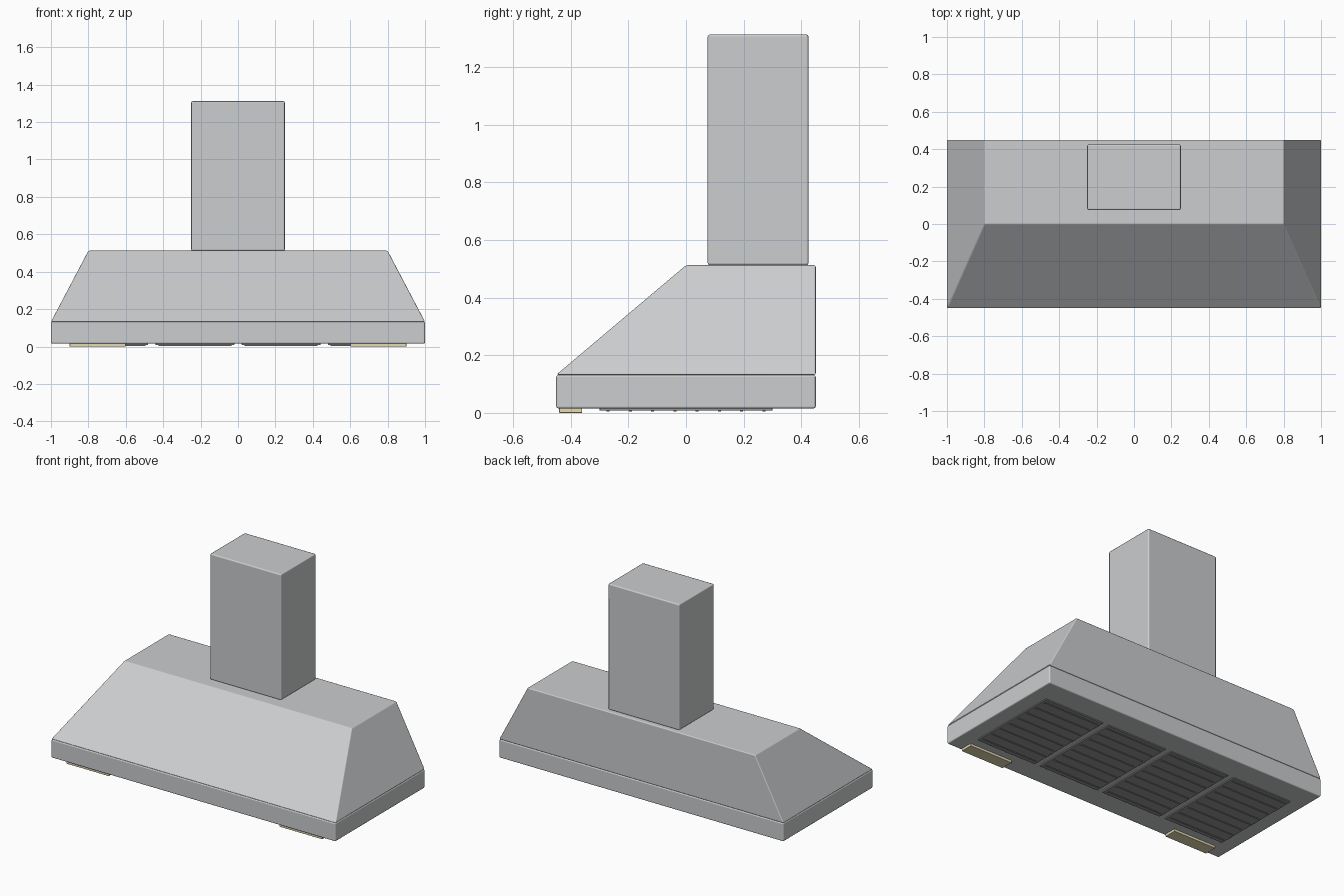
import bpy
import bmesh

if "Cube" in bpy.data.objects:
    bpy.data.objects.remove(bpy.data.objects["Cube"])


def material(name, rgb):
    m = bpy.data.materials.new(name)
    m.diffuse_color = (*rgb, 1)
    m.use_nodes = True
    m.node_tree.nodes["Principled BSDF"].inputs["Base Color"].default_value = m.diffuse_color
    return m


STEEL = material("brushed_steel", (0.60, 0.61, 0.62))
MESH = material("filter_grey", (0.30, 0.30, 0.31))
SLAT = material("slat_grey", (0.22, 0.22, 0.23))
LAMP = material("warm_lamp", (0.90, 0.80, 0.50))


def frustum(name, bottom, top, z0, z1, mat, bevel=0.0):
    """Box between two rectangles (x0, x1, y0, y1) at heights z0 and z1."""
    bm = bmesh.new()
    rings = []
    for (x0, x1, y0, y1), z in ((bottom, z0), (top, z1)):
        rings.append([bm.verts.new((x, y, z)) for x, y in
                      ((x0, y0), (x1, y0), (x1, y1), (x0, y1))])
    low, high = rings
    bm.faces.new(low[::-1])
    bm.faces.new(high)
    for i in range(4):
        j = (i + 1) % 4
        bm.faces.new((low[i], low[j], high[j], high[i]))
    mesh = bpy.data.meshes.new(name)
    bm.to_mesh(mesh)
    bm.free()
    mesh.materials.append(mat)
    obj = bpy.data.objects.new(name, mesh)
    bpy.context.collection.objects.link(obj)
    if bevel:
        mesh.shade_smooth()
        mod = obj.modifiers.new("soft_edges", "BEVEL")
        mod.width = bevel
        mod.segments = 2
        mod.harden_normals = True
    return obj


def box(name, rect, z0, z1, mat, bevel=0.0):
    return frustum(name, rect, rect, z0, z1, mat, bevel)


# Rim, sloped canopy and chimney
FOOT = (-1, 1, -0.45, 0.45)
box("rim", FOOT, 0.015, 0.132, STEEL, 0.008)
frustum("canopy", FOOT, (-0.8, 0.8, 0, 0.45), 0.132, 0.512, STEEL, 0.006)
box("chimney", (-0.25, 0.25, 0.075, 0.425), 0.512, 1.312, STEEL, 0.008)

# Four grease filters, each with eight slats
for n in range(4):
    cx = -0.69 + 0.46 * n
    box(f"filter_{n + 1}", (cx - 0.21, cx + 0.21, -0.3, 0.3),
        0.008, 0.02, MESH, 0.002)
    for k in range(8):
        y = -0.27 + 0.54 * k / 7
        box(f"filter_{n + 1}_slat_{k + 1}",
            (cx - 0.195, cx + 0.195, y - 0.005, y + 0.005),
            0.004, 0.012, SLAT)

# Two lamps near the front edge
for side, cx in (("left", -0.75), ("right", 0.75)):
    box(f"lamp_{side}", (cx - 0.15, cx + 0.15, -0.44, -0.36),
        0.0, 0.02, LAMP, 0.002)
